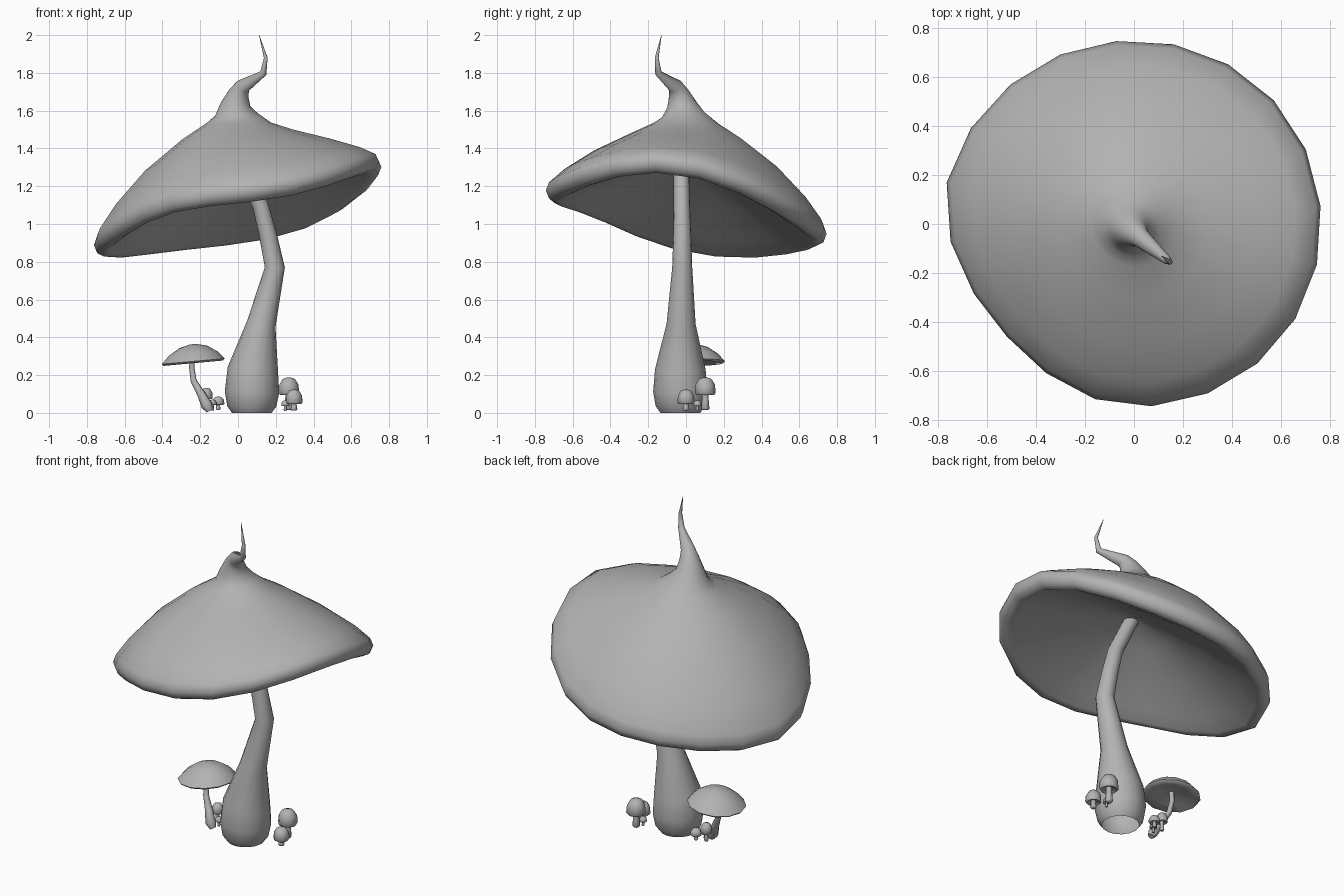
import bpy, bmesh, math
from math import cos, sin, pi
from mathutils import Vector

cube = bpy.data.objects.get("Cube")
if cube:
    bpy.data.objects.remove(cube, do_unlink=True)

grey = bpy.data.materials.new("clay_grey")
grey.use_nodes = True
grey.diffuse_color = (0.45, 0.45, 0.45, 1)
grey.node_tree.nodes["Principled BSDF"].inputs["Base Color"].default_value = (0.45, 0.45, 0.45, 1)


def loft(name, rings, sharp=60, open_start=False):
    """Skin a list of equal rings and close the ends."""
    bm = bmesh.new()
    loops = [[bm.verts.new(p) for p in ring] for ring in rings]
    n = len(loops[0])
    for a, b in zip(loops, loops[1:]):
        for i in range(n):
            j = (i + 1) % n
            bm.faces.new((a[i], a[j], b[j], b[i]))
    if not open_start:
        bm.faces.new(loops[0][::-1])
    bm.faces.new(loops[-1])
    bmesh.ops.recalc_face_normals(bm, faces=bm.faces)
    mesh = bpy.data.meshes.new(name)
    bm.to_mesh(mesh)
    bm.free()
    mesh.materials.append(grey)
    obj = bpy.data.objects.new(name, mesh)
    bpy.context.collection.objects.link(obj)
    bpy.ops.object.select_all(action='DESELECT')
    obj.select_set(True)
    bpy.context.view_layer.objects.active = obj
    bpy.ops.object.shade_smooth_by_angle(angle=math.radians(sharp))
    return obj


def angles(n, offset=0.0):
    return [offset + 2 * pi * i / n for i in range(n)]


def tube_rings(path, turn):
    """Rings along a path of (x, y, z, radius), square to its direction."""
    pts = [Vector(p[:3]) for p in path]
    up = Vector((0, 0, 1))
    rings = []
    for i, p in enumerate(pts):
        tangent = Vector((0, 0, 0))
        if i > 0:
            tangent += (p - pts[i - 1]).normalized()
        if i < len(pts) - 1:
            tangent += (pts[i + 1] - p).normalized()
        q = up.rotation_difference(tangent)
        r = path[i][3]
        rings.append([p + q @ Vector((r * cos(a), r * sin(a), 0)) for a in turn])
    return rings


def warp(a):
    """Tilt and waviness of the great cap's rim."""
    return (0.172 * cos(a) - 0.116 * sin(a) + 0.026 * cos(2 * a)
            + 0.005 * sin(2 * a) + 0.03 * cos(3 * a) - 0.008 * sin(3 * a))


def lobe(a, degrees, power):
    return max(0, cos(a - math.radians(degrees))) ** power


def cap_point(r, z, w, a):
    """Point on the great cap: drawn in at front right, a corner at the right."""
    shape = 0.028 * lobe(a, 167, 20) - 0.09 * lobe(a, 221, 6) - 0.02 * sin(a) ** 4
    r *= 1 + shape * min(1, r / 0.7)
    return Vector((r * cos(a), r * sin(a), z + w * warp(a)))


# Great cap: underside, lip and top as (radius, height, share of the warp)
turn = angles(20, math.radians(5.5))
cap_profile = [(0.03, 1.335, 0), (0.2, 1.268, 0.25), (0.4, 1.177, 0.54), (0.6, 1.078, 0.86),
               (0.68, 1.038, 0.97), (0.71, 1.028, 1), (0.745, 1.045, 1), (0.763, 1.088, 1),
               (0.745, 1.135, 0.97), (0.66, 1.225, 0.75), (0.5, 1.35, 0.42),
               (0.3, 1.468, 0.13), (0.175, 1.533, 0.02)]
cap_rings = [[cap_point(r, z, w, a) for a in turn] for r, z, w in cap_profile]
# Crooked tip growing out of the cap
tip_path = [(-0.01, -0.015, 1.578, 0.114), (-0.014, -0.022, 1.63, 0.08),
            (0.004, -0.038, 1.69, 0.055), (0.026, -0.056, 1.73, 0.04),
            (0.134, -0.146, 1.798, 0.018), (0.147, -0.155, 1.88, 0.01),
            (0.112, -0.13, 2.0, 0.001)]
loft("great_cap", cap_rings + tube_rings(tip_path, turn))

# Great stem: bulbous hollow foot, a bend halfway and another under the cap
stem_path = [(0.073, -0.03, 0, 0.105), (0.073, -0.03, 0.035, 0.13), (0.074, -0.03, 0.11, 0.144),
             (0.079, -0.03, 0.23, 0.134), (0.123, -0.026, 0.47, 0.077),
             (0.195, -0.02, 0.77, 0.053), (0.157, -0.02, 0.95, 0.047),
             (0.118, -0.022, 1.1, 0.043), (-0.01, -0.025, 1.36, 0.04)]
loft("great_stem", tube_rings(stem_path, angles(16)), open_start=True)


def small_cap(name, x, y, low, high, radius, profile, sides, tilt=0.0):
    loft(name, [[Vector((x + radius * r * cos(a), y + radius * r * sin(a),
                         low + (high - low) * h + tilt * r * cos(a))) for a in angles(sides)]
                for r, h in profile])


# Side mushroom: broad shallow cap on a curved stem
broad = [(0.08, 0.3), (0.6, 0.12), (0.94, 0), (1, 0.1), (0.78, 0.5), (0.45, 0.85), (0.1, 1)]
small_cap("side_cap", -0.237, 0.04, 0.263, 0.364, 0.166, broad, 12, 0.015)
side_path = [(-0.15, -0.03, 0.01, 0.018), (-0.165, -0.03, 0.04, 0.03),
             (-0.195, -0.005, 0.1, 0.022), (-0.235, 0.025, 0.17, 0.016),
             (-0.245, 0.038, 0.24, 0.014), (-0.24, 0.04, 0.31, 0.014)]
loft("side_stem", tube_rings(side_path, angles(10)))

# Button mushrooms: x, y, foot height, cap bottom, cap top, cap radius
bell = [(0.2, 0.2), (0.85, 0.02), (1, 0.14), (0.93, 0.6), (0.6, 0.92), (0.2, 1)]
buttons = [(0.268, 0.102, 0.015, 0.093, 0.187, 0.056),
           (0.296, 0.0, 0.012, 0.046, 0.123, 0.046),
           (0.25, 0.06, 0.01, 0.035, 0.066, 0.022),
           (-0.168, 0.042, 0.02, 0.072, 0.132, 0.034),
           (-0.105, 0.052, 0.015, 0.042, 0.086, 0.033),
           (-0.135, 0.007, 0.012, 0.04, 0.07, 0.022)]
for i, (x, y, foot, low, high, r) in enumerate(buttons, 1):
    small_cap(f"button_cap_{i}", x, y, low, high, r, bell, 9)
    mid = (foot + low) / 2
    path = [(x, y, foot, r * 0.28), (x, y, foot + 0.008, r * 0.4), (x, y, mid, r * 0.34),
            (x, y, low + (high - low) * 0.3, r * 0.28)]
    loft(f"button_stem_{i}", tube_rings(path, angles(8)))
